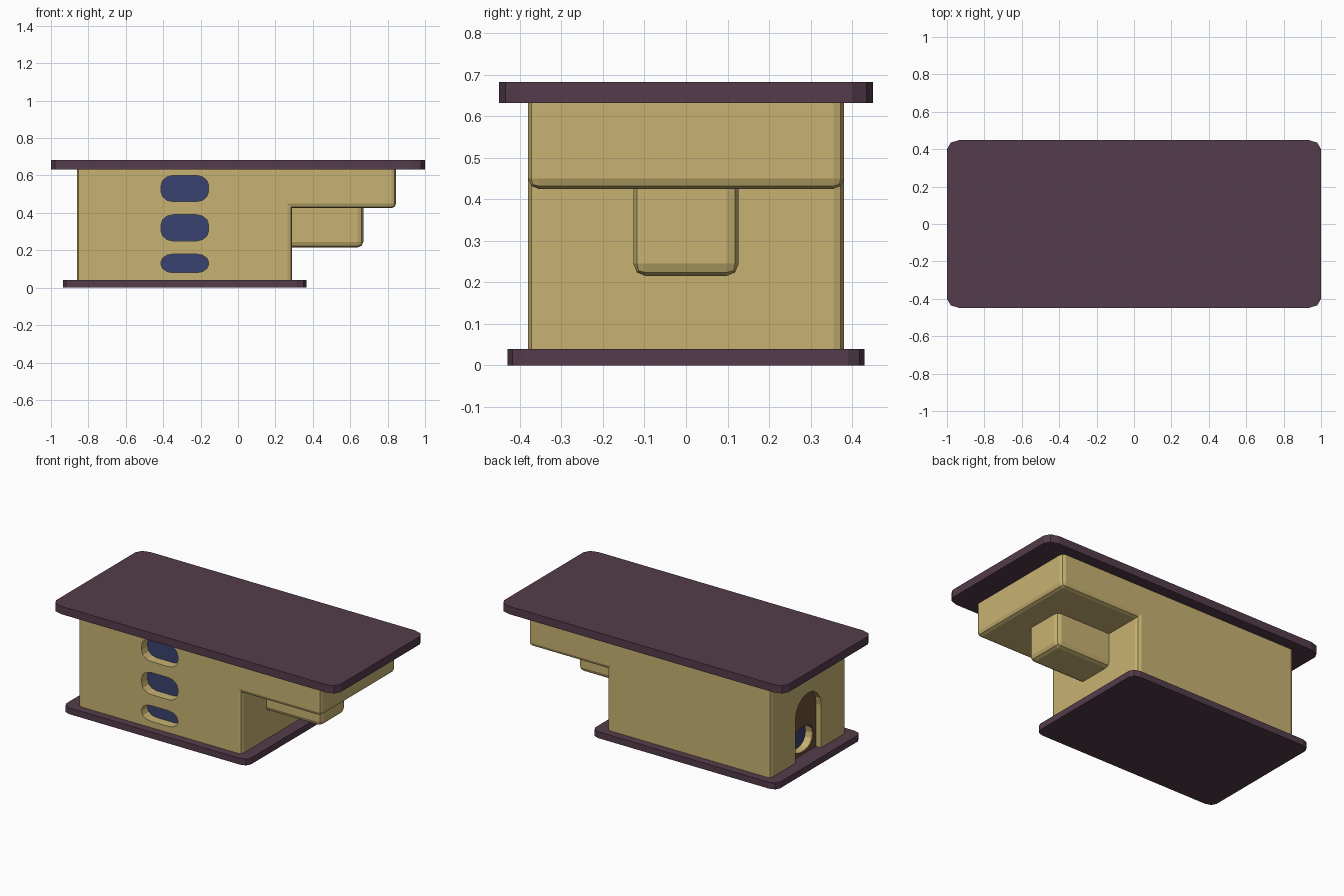
import bpy, bmesh, math
from mathutils import Vector

if "Cube" in bpy.data.objects:
    bpy.data.objects.remove(bpy.data.objects["Cube"])


def material(name, rgb):
    m = bpy.data.materials.new(name)
    m.diffuse_color = (*rgb, 1)
    m.use_nodes = True
    m.node_tree.nodes["Principled BSDF"].inputs["Base Color"].default_value = m.diffuse_color
    return m


TAN = material("tan", (0.58, 0.45, 0.17))
PLUM = material("plum", (0.087, 0.045, 0.070))
BLUE = material("blue", (0.042, 0.054, 0.16))
BROWN = material("brown", (0.15, 0.085, 0.035))


def rounded(u0, u1, v0, v1, ru, rv, seg=2):
    """Outline of a rectangle with rounded corners."""
    corners = [(u1 - ru, v1 - rv), (u0 + ru, v1 - rv), (u0 + ru, v0 + rv), (u1 - ru, v0 + rv)]
    return [(cu + ru * math.cos(math.pi / 2 * (q + i / seg)),
             cv + rv * math.sin(math.pi / 2 * (q + i / seg)))
            for q, (cu, cv) in enumerate(corners) for i in range(seg + 1)]


def arch(half, z0, top, seg=8):
    """Doorway outline with a half-round head."""
    pts = [(-half, z0), (half, z0)]
    return pts + [(half * math.cos(math.pi * i / seg), top - half + half * math.sin(math.pi * i / seg))
                  for i in range(seg + 1)]


def prism(name, outline, axis, a, b, mat, bevel_test=None, width=0.03):
    """Extrude an outline from a to b along an axis, optionally bevel chosen edges."""
    place = {"x": lambda u, v, w: (w, u, v), "y": lambda u, v, w: (u, w, v),
             "z": lambda u, v, w: (u, v, w)}[axis]
    bm = bmesh.new()
    face = bm.faces.new([bm.verts.new(place(u, v, a)) for u, v in outline])
    new = bmesh.ops.extrude_face_region(bm, geom=[face])["geom"]
    move = Vector(place(0, 0, b - a))
    bmesh.ops.translate(bm, vec=move, verts=[g for g in new if isinstance(g, bmesh.types.BMVert)])
    bmesh.ops.recalc_face_normals(bm, faces=bm.faces[:])
    if bevel_test:
        edges = [e for e in bm.edges if bevel_test((e.verts[0].co + e.verts[1].co) / 2)]
        bmesh.ops.bevel(bm, geom=edges, offset=width, segments=2, profile=0.5,
                        affect="EDGES", clamp_overlap=True)
        bmesh.ops.recalc_face_normals(bm, faces=bm.faces[:])
    me = bpy.data.meshes.new(name)
    bm.to_mesh(me)
    bm.free()
    me.materials.append(mat)
    ob = bpy.data.objects.new(name, me)
    bpy.context.collection.objects.link(ob)
    return ob


def cut(target, cutter):
    """Subtract a hidden cutter from a part."""
    cutter.hide_render = True
    cutter.display_type = "WIRE"
    mod = target.modifiers.new("cut", "BOOLEAN")
    mod.object = cutter
    mod.operation = "DIFFERENCE"
    mod.solver = "EXACT"


# Top and base slabs
prism("table_top", rounded(-1, 1, -0.45, 0.45, 0.07, 0.05), "z", 0.632, 0.682, PLUM)
prism("base_plate", rounded(-0.935, 0.365, -0.43, 0.43, 0.05, 0.04), "z", 0, 0.04, PLUM)


# Body with overhang: bevel the upright corners and the underside of the overhang
def body_edges(c):
    upright = abs(abs(c.y) - 0.38) < 1e-4 and 0.05 < c.z < 0.62 and abs(c.z - 0.425) > 1e-3
    underside = abs(c.z - 0.425) < 1e-3 and c.x > 0.3
    return upright or underside


body = prism("body", [(-0.86, 0.04), (0.29, 0.04), (0.29, 0.425), (0.845, 0.425),
                      (0.845, 0.632), (-0.86, 0.632)], "y", -0.38, 0.38, TAN, body_edges, 0.025)


# Support block under the overhang
def block_edges(c):
    return c.x > 0.3 and c.z < 0.42 and not (abs(c.y) < 0.01 and c.z > 0.4)


prism("support_block", [(0.28, 0.215), (0.67, 0.215), (0.67, 0.435), (0.28, 0.435)],
      "y", -0.127, 0.127, TAN, block_edges, 0.03)

# Front windows: recesses with blue panes
for i, (z0, z1) in enumerate([(0.08, 0.18), (0.25, 0.39), (0.46, 0.60)]):
    shape = rounded(-0.412, -0.157, z0, z1, 0.065, min(0.055, (z1 - z0) * 0.45), 3)
    cut(body, prism(f"window_cutter_{i}", shape, "y", -0.45, -0.31, TAN))
    prism(f"window_pane_{i}", shape, "y", -0.32, -0.308, BLUE)

# Arched doorway on the left end, with a recessed door and a low opening
cut(body, prism("doorway_cutter", arch(0.13, 0.03, 0.44), "x", -0.95, -0.815, TAN))
door = prism("door", arch(0.13, 0.04, 0.44), "x", -0.825, -0.814, BROWN)
hole = rounded(-0.1, 0.1, 0.055, 0.215, 0.08, 0.075, 4)
hole_cutter = prism("door_opening_cutter", hole, "x", -0.95, -0.76, TAN)
cut(body, hole_cutter)
cut(door, hole_cutter)
prism("door_opening_pane", hole, "x", -0.77, -0.758, BLUE)
